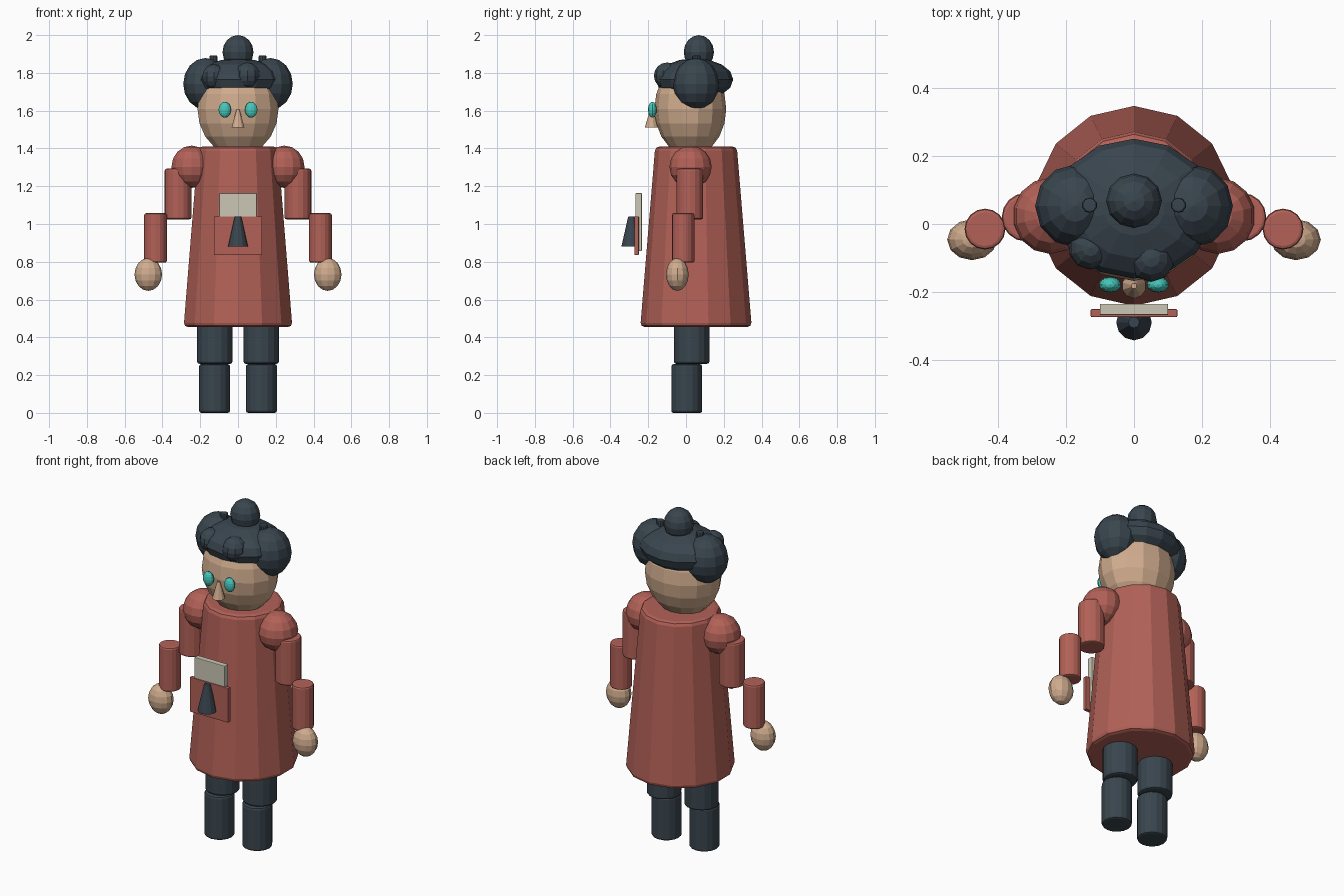
import bpy, math
from mathutils import Vector

if "Cube" in bpy.data.objects:
    bpy.data.objects.remove(bpy.data.objects["Cube"])


def srgb(r, g, b):
    def lin(c):
        c /= 255
        return c / 12.92 if c <= 0.04045 else ((c + 0.055) / 1.055) ** 2.4
    return (lin(r), lin(g), lin(b), 1)


def material(name, rgb):
    m = bpy.data.materials.new(name)
    m.diffuse_color = srgb(*rgb)
    m.use_nodes = True
    m.node_tree.nodes["Principled BSDF"].inputs["Base Color"].default_value = m.diffuse_color
    return m


RED = material("brick red", (178, 97, 87))
SKIN = material("skin tan", (208, 172, 142))
DARK = material("dark slate", (57, 69, 78))
TEAL = material("teal", (70, 200, 188))
PAPER = material("paper beige", (204, 199, 181))


def finish(name, mat, bevel=0.0):
    o = bpy.context.object
    o.name = name
    o.data.materials.append(mat)
    if bevel:
        b = o.modifiers.new("bevel", 'BEVEL')
        b.width = bevel
        b.segments = 2
        b.limit_method = 'ANGLE'
        b.angle_limit = math.radians(40)
    return o


def ball(name, mat, loc, radii, seg=12, rings=8):
    bpy.ops.mesh.primitive_uv_sphere_add(segments=seg, ring_count=rings, radius=1, location=loc)
    o = finish(name, mat)
    o.scale = radii
    return o


def cone(name, mat, x, y, z0, z1, r0, r1, sides=16, bevel=0.0):
    bpy.ops.mesh.primitive_cone_add(vertices=sides, radius1=r0, radius2=r1, depth=z1 - z0,
                                    location=(x, y, (z0 + z1) / 2))
    return finish(name, mat, bevel)


def box(name, mat, lo, hi, bevel=0.0):
    lo, hi = Vector(lo), Vector(hi)
    bpy.ops.mesh.primitive_cube_add(size=1, location=(lo + hi) / 2)
    o = bpy.context.object
    for v in o.data.vertices:
        v.co = Vector(c * s for c, s in zip(v.co, hi - lo))
    return finish(name, mat, bevel)


# Coat
cone("coat", RED, 0, 0.053, 0.455, 1.41, 0.295, 0.216, 14, 0.022)

# Head, nose
ball("head", SKIN, (0, 0.023, 1.61), (0.22, 0.19, 0.25), 14, 10)
cone("nose", SKIN, 0, -0.182, 1.51, 1.607, 0.036, 0.008, 10)

# Hair: cap, top bun, front curls
ball("hair_cap", DARK, (0, 0.045, 1.765), (0.235, 0.205, 0.112), 14, 8)
ball("top_bun", DARK, (0, 0.068, 1.91), (0.082, 0.08, 0.09))
ball("left_curl", DARK, (-0.128, -0.07, 1.78), (0.064, 0.064, 0.066), 10)
ball("right_curl", DARK, (0.05, -0.1, 1.785), (0.07, 0.07, 0.07), 10)

for side, s in (("left", -1), ("right", 1)):
    # Side buns and hair pins
    ball(side + "_side_bun", DARK, (s * 0.172, 0.053, 1.742), (0.118, 0.122, 0.137))
    cone(side + "_hair_pin", DARK, s * 0.13, 0.055, 1.76, 1.892, 0.022, 0.022, 10, 0.006)
    # Eyes
    ball(side + "_eye", TEAL, (s * 0.07, -0.178, 1.605), (0.033, 0.023, 0.042), 12, 8)
    # Arms
    ball(side + "_shoulder", RED, (s * 0.245, 0.024, 1.303), (0.11, 0.112, 0.112), 14, 8)
    cone(side + "_upper_arm", RED, s * 0.317, 0.02, 1.025, 1.293, 0.071, 0.071, 16, 0.01)
    cone(side + "_forearm", RED, s * 0.437, -0.015, 0.795, 1.057, 0.06, 0.06, 16, 0.01)
    ball(side + "_hand", SKIN, (s * 0.475, -0.046, 0.733), (0.073, 0.06, 0.087), 12, 8)
    # Legs
    cone(side + "_thigh", DARK, s * 0.123, 0.03, 0.26, 0.56, 0.094, 0.094, 16, 0.012)
    cone(side + "_shin", DARK, s * 0.124, 0.004, 0.0, 0.258, 0.082, 0.082, 16, 0.012)

# Pocket, folded paper and dark tassel
box("pocket", RED, (-0.127, -0.273, 0.835), (0.127, -0.25, 1.04), 0.003)
box("paper", PAPER, (-0.1, -0.267, 0.857), (0.1, -0.234, 1.163), 0.003)
cone("tassel", DARK, 0, -0.289, 0.88, 1.04, 0.053, 0.017, 12, 0.004)
